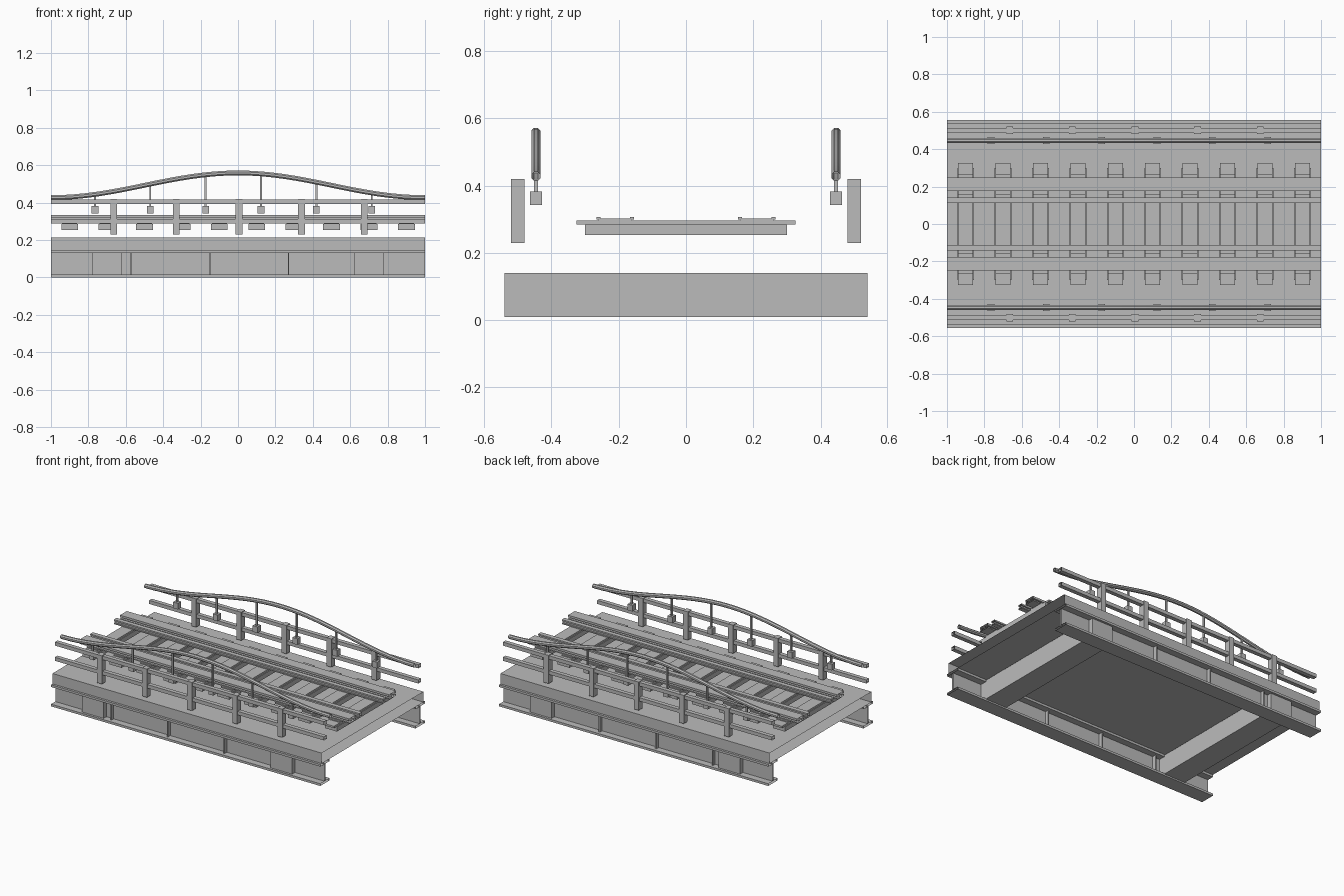
import bpy, bmesh, math

cube = bpy.data.objects.get("Cube")
if cube:
    bpy.data.objects.remove(cube, do_unlink=True)

grey = bpy.data.materials.new("plain_grey")
grey.use_nodes = True
grey.diffuse_color = (0.5, 0.5, 0.5, 1)
bsdf = grey.node_tree.nodes["Principled BSDF"]
bsdf.inputs["Base Color"].default_value = grey.diffuse_color
bsdf.inputs["Roughness"].default_value = 0.8


def finish(name, bm):
    bmesh.ops.recalc_face_normals(bm, faces=bm.faces)
    mesh = bpy.data.meshes.new(name)
    bm.to_mesh(mesh)
    bm.free()
    mesh.materials.append(grey)
    obj = bpy.data.objects.new(name, mesh)
    bpy.context.collection.objects.link(obj)
    return obj


def boxes(name, bounds):
    """One object made of boxes given as (x0, x1, y0, y1, z0, z1)."""
    bm = bmesh.new()
    for x0, x1, y0, y1, z0, z1 in bounds:
        verts = bmesh.ops.create_cube(bm, size=1)["verts"]
        for v in verts:
            v.co.x = x0 if v.co.x < 0 else x1
            v.co.y = y0 if v.co.y < 0 else y1
            v.co.z = z0 if v.co.z < 0 else z1
    return finish(name, bm)


def sweep(name, profile, steps=1, lift=lambda x: 0):
    """Open-ended section in (y, z), swept along the whole length."""
    bm = bmesh.new()
    rings = []
    for i in range(steps + 1):
        x = -1 + 2 * i / steps
        rings.append([bm.verts.new((x, y, z + lift(x))) for y, z in profile])
    n = len(profile)
    for a, b in zip(rings, rings[1:]):
        for j in range(n):
            k = (j + 1) % n
            bm.faces.new((a[j], a[k], b[k], b[j]))
    return finish(name, bm)


def rect(y0, y1, z0, z1):
    return [(y0, z0), (y1, z0), (y1, z1), (y0, z1)]


def i_section(yc, half, web, z0, z1, foot, head):
    right = [(half, z0), (half, z0 + foot), (web, z0 + foot),
             (web, z1 - head), (half, z1 - head), (half, z1)]
    return ([(yc + y, z) for y, z in right]
            + [(yc - y, z) for y, z in reversed(right)])


def rail_height(x):
    return 0.493 + 0.066 * math.cos(math.pi * x)


# Deck slab and the two cross girders under it
sweep("deck", rect(-0.54, 0.54, 0.145, 0.215))
boxes("cross_girders", [(s * 0.7 - 0.08, s * 0.7 + 0.08, -0.54, 0.54, 0.01, 0.14)
                        for s in (-1, 1)])

# Sleepers with a wider top board
sleepers = [-0.9 + 0.2 * i for i in range(10)]
boxes("sleepers", [(x - 0.045, x + 0.045, -0.3, 0.3, 0.253, 0.285) for x in sleepers])
boxes("sleeper_tops", [(x - 0.04, x + 0.04, -0.325, 0.325, 0.285, 0.297) for x in sleepers])

posts = [-0.665 + 0.335 * i for i in range(5)]
hangers = [-0.765 + 0.296 * i for i in range(6)]
stiffeners = [-0.57 + 0.42 * i for i in range(4)]
octagon = [(0.014 * math.cos(a), 0.014 * math.sin(a))
           for a in (math.pi * (k + 0.5) / 4 for k in range(8))]

for side, s in (("left", 1), ("right", -1)):
    side = "back" if s > 0 else "front"

    # Main girder with web stiffeners
    sweep(side + "_girder", i_section(s * 0.505, 0.05, 0.005, 0, 0.145, 0.015, 0.015))
    boxes(side + "_stiffeners", [(x - 0.004, x + 0.004, s * 0.505 - 0.03, s * 0.505 + 0.03,
                                  0.015, 0.13) for x in stiffeners])

    # Running rail, inner guard rail and the plates that hold them
    sweep(side + "_running_rail", i_section(s * 0.212, 0.036, 0.012, 0.302, 0.333, 0.008, 0.014))
    sweep(side + "_guard_rail", i_section(s * 0.126, 0.015, 0.006, 0.298, 0.328, 0.007, 0.01))
    plates = []
    for x in sleepers:
        plates.append((x - 0.04, x + 0.04, s * 0.21 - 0.05, s * 0.21 + 0.05, 0.297, 0.302))
        for y in (s * 0.21 - 0.05, s * 0.21 + 0.05):
            plates.append((x - 0.04, x + 0.04, y - 0.006, y + 0.006, 0.3, 0.307))
    boxes(side + "_tie_plates", plates)

    # Fence posts and two boards
    boxes(side + "_posts", [(x - 0.018, x + 0.018, s * 0.5 - 0.02, s * 0.5 + 0.02, 0.23, 0.42)
                            for x in posts])
    sweep(side + "_upper_board", rect(s * 0.5 - 0.014, s * 0.5 + 0.014, 0.392, 0.416))
    sweep(side + "_lower_board", rect(s * 0.5 - 0.014, s * 0.5 + 0.014, 0.29, 0.314))

    # Curved handrail on thin rods with square feet
    yc = s * 0.446
    sweep(side + "_handrail", [(yc + y, z) for y, z in octagon], 32, rail_height)
    boxes(side + "_rods", [(x - 0.005, x + 0.005, yc - 0.006, yc + 0.006, 0.38, rail_height(x))
                           for x in hangers])
    boxes(side + "_rod_feet", [(x - 0.018, x + 0.018, yc - 0.018, yc + 0.018, 0.342, 0.383)
                               for x in hangers])
